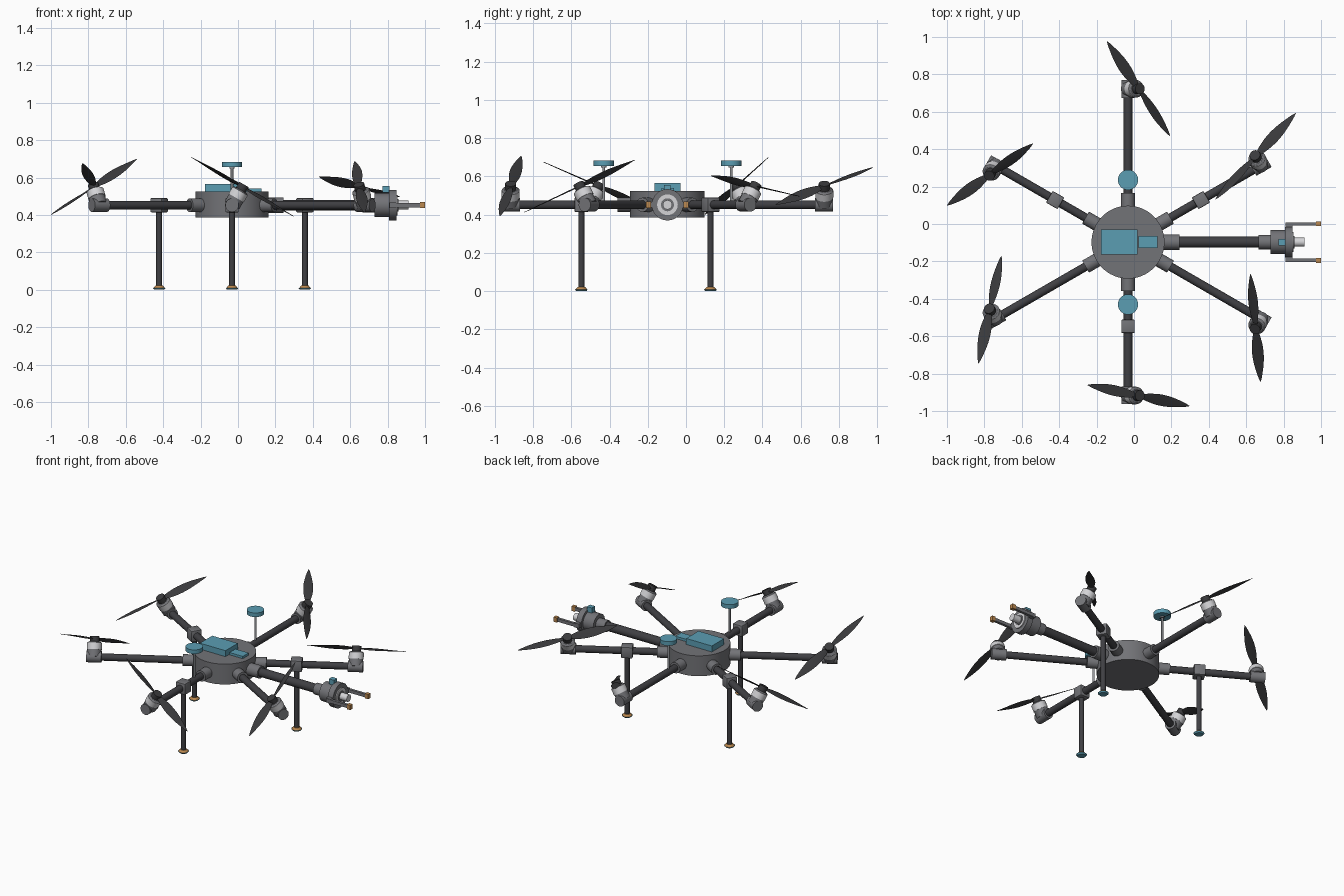
import bpy, bmesh
from math import sin, cos, pi, radians
from mathutils import Vector, Matrix

default = bpy.data.objects.get("Cube")
if default:
    bpy.data.objects.remove(default)


def material(name, r, g, b):
    m = bpy.data.materials.new(name)
    m.use_nodes = True
    m.diffuse_color = (r, g, b, 1)
    m.node_tree.nodes["Principled BSDF"].inputs["Base Color"].default_value = (r, g, b, 1)
    return m


GREY = material("body_grey", .17, .172, .185)
DARK = material("carbon_dark", .05, .05, .056)
BLADE = material("blade_black", .042, .042, .045)
WHITE = material("motor_silver", .66, .66, .68)
BLUE = material("teal_blue", .105, .34, .45)
ORANGE = material("copper_orange", .5, .25, .08)
STEEL = material("pole_steel", .3, .31, .33)

Z = Vector((0, 0, 1))
X = Vector((1, 0, 0))
Y = Vector((0, 1, 0))
HUB = Vector((-.032, -.097, .452))
REACH = .82
TILT = radians(30)


def finish(bm, name, mat, smooth=True):
    bmesh.ops.recalc_face_normals(bm, faces=bm.faces)
    me = bpy.data.meshes.new(name)
    bm.to_mesh(me)
    bm.free()
    me.materials.append(mat)
    ob = bpy.data.objects.new(name, me)
    bpy.context.collection.objects.link(ob)
    if smooth:
        bpy.ops.object.select_all(action='DESELECT')
        ob.select_set(True)
        bpy.context.view_layer.objects.active = ob
        bpy.ops.object.shade_smooth_by_angle(angle=radians(35))
    return ob


def rod(name, mat, start, end, r1, r2=None, sides=32):
    """Cylinder or cone between two points."""
    axis = end - start
    bm = bmesh.new()
    turn = Z.rotation_difference(axis).to_matrix().to_4x4()
    bmesh.ops.create_cone(bm, cap_ends=True, segments=sides, radius1=r1,
                          radius2=r1 if r2 is None else r2, depth=axis.length,
                          matrix=Matrix.Translation((start + end) / 2) @ turn)
    return finish(bm, name, mat)


def box(name, mat, centre, size, yaw=0, bevel=0):
    bm = bmesh.new()
    place = Matrix.Translation(centre) @ Matrix.Rotation(yaw, 4, 'Z')
    bmesh.ops.create_cube(bm, size=1, matrix=place @ Matrix.Diagonal((*size, 1)))
    if bevel:
        bmesh.ops.bevel(bm, geom=bm.edges[:], offset=bevel, segments=2,
                        affect='EDGES', profile=.5)
    return finish(bm, name, mat, bool(bevel))


def propeller(name, centre, along, normal, spin):
    """Two leaf-shaped blades with a lens section and decreasing pitch."""
    bm = bmesh.new()
    steps = 14
    for side in (1, -1):
        d = along * side
        across = normal.cross(d)
        rings = []
        for i in range(steps + 1):
            t = i / steps
            half = .003 + .007 * (1 - t) + .024 * sin(pi * t ** .9)
            half *= 1 if i < steps else .3
            pitch = radians(24 - 14 * t) * spin
            chord = across * cos(pitch) + normal * sin(pitch)
            thick = (normal * cos(pitch) - across * sin(pitch)) * (.004 - .0025 * t)
            mid = centre + d * (.012 + .308 * t)
            rings.append([bm.verts.new(mid + o) for o in
                          (chord * half, thick, -chord * half, -thick)])
        for a, b in zip(rings, rings[1:]):
            for k in range(4):
                n = (k + 1) % 4
                bm.faces.new((a[k], a[n], b[n], b[k]))
        bm.faces.new(rings[0])
        bm.faces.new(rings[-1])
    finish(bm, name, BLADE)


# Central hub and its electronics
hub_base = Vector((HUB.x, HUB.y, .385))
rod("hub_body", GREY, hub_base, hub_base + Z * .14, .195, sides=64)
box("battery_box", BLUE, (-.078, -.097, .545), (.195, .134, .042))
box("control_box", BLUE, (.075, -.095, .532), (.1, .064, .018))

# Six arms: angle and propeller heading, with motors tilted alternately
arms = ((30, 19.5), (90, 37.6), (150, 68.7), (210, 52), (270, 79.9), (330, 121.5))
for i, (angle, heading) in enumerate(arms):
    a, h = radians(angle), radians(heading)
    lean = 1 if i % 2 == 0 else -1
    out = Vector((cos(a), sin(a), 0))
    side = Vector((-sin(a), cos(a), 0))
    tip = HUB + out * REACH
    n = f"_{i + 1}"
    rod("arm_socket" + n, GREY, HUB + out * .15, HUB + out * .262, .037)
    rod("arm_tube" + n, DARK, HUB + out * .2, tip, .023)
    rod("arm_end" + n, GREY, tip - out * .048, tip + out * .046, .036)

    # Tilted motor and propeller
    up = Z * cos(TILT) + side * sin(TILT) * lean
    flat = side * cos(TILT) - Z * sin(TILT) * lean
    rod("motor_base" + n, GREY, tip, tip + up * .05, .044)
    rod("motor_can" + n, WHITE, tip + up * .045, tip + up * .087, .047)
    rod("motor_cap" + n, GREY, tip + up * .087, tip + up * .094, .046, .036)
    rod("propeller_knob" + n, BLADE, tip + up * .09, tip + up * .128, .029)
    propeller("propeller" + n, tip + up * .113, out * cos(h) + flat * sin(h), up, lean)

    # Landing legs on every other arm
    if i % 2 == 0:
        joint = HUB + out * .45
        ground = Vector((joint.x, joint.y, 0))
        box("leg_clamp" + n, GREY, joint, (.072, .072, .076), a, .006)
        rod("leg" + n, DARK, ground + Z * .015, joint, .016)
        rod("foot_cuff" + n, ORANGE, ground + Z * .008, ground + Z * .022, .032, .02)
        rod("foot_pad" + n, BLUE, ground, ground + Z * .009, .026, .034)

    # Antenna discs on the front and rear arms
    if angle % 180 == 90:
        post = HUB + out * .333
        rod("antenna_pole" + n, STEEL, post, Vector((post.x, post.y, .66)), .007, sides=16)
        rod("antenna_collar" + n, STEEL, Vector((post.x, post.y, .648)),
            Vector((post.x, post.y, .658)), .014, sides=24)
        rod("antenna_disc" + n, BLUE, Vector((post.x, post.y, .656)),
            Vector((post.x, post.y, .684)), .054, sides=48)


# Tool arm along the model's left, built as coaxial pieces
def on_axis(x):
    return Vector((x, HUB.y, HUB.z))


for name, mat, x1, x2, r1, r2 in (
        ("tool_socket", GREY, .1, .243, .041, .041),
        ("tool_tube", DARK, .2, .68, .029, .029),
        ("wrist_collar", GREY, .665, .735, .038, .038),
        ("wrist_body", GREY, .73, .81, .064, .064),
        ("tool_flange", GREY, .808, .848, .082, .082),
        ("tool_face_ring", WHITE, .848, .854, .054, .054),
        ("tool_face_recess", GREY, .853, .858, .034, .034),
        ("tool_barrel", WHITE, .85, .912, .024, .024)):
    rod(name, mat, on_axis(x1), on_axis(x2), r1, r2)
box("wrist_sensor", BLUE, on_axis(.792) + Z * .085, (.038, .034, .036))

# Gripper fingers
for s, label in ((1, "back"), (-1, "front")):
    box("finger_bracket_" + label, GREY, on_axis(.829) + Y * s * .09, (.036, .03, .03))
    box("finger_" + label, GREY, on_axis(.9) + Y * s * .097, (.16, .018, .022))
    box("finger_tip_" + label, ORANGE, on_axis(.987) + Y * s * .098, (.026, .026, .032))
